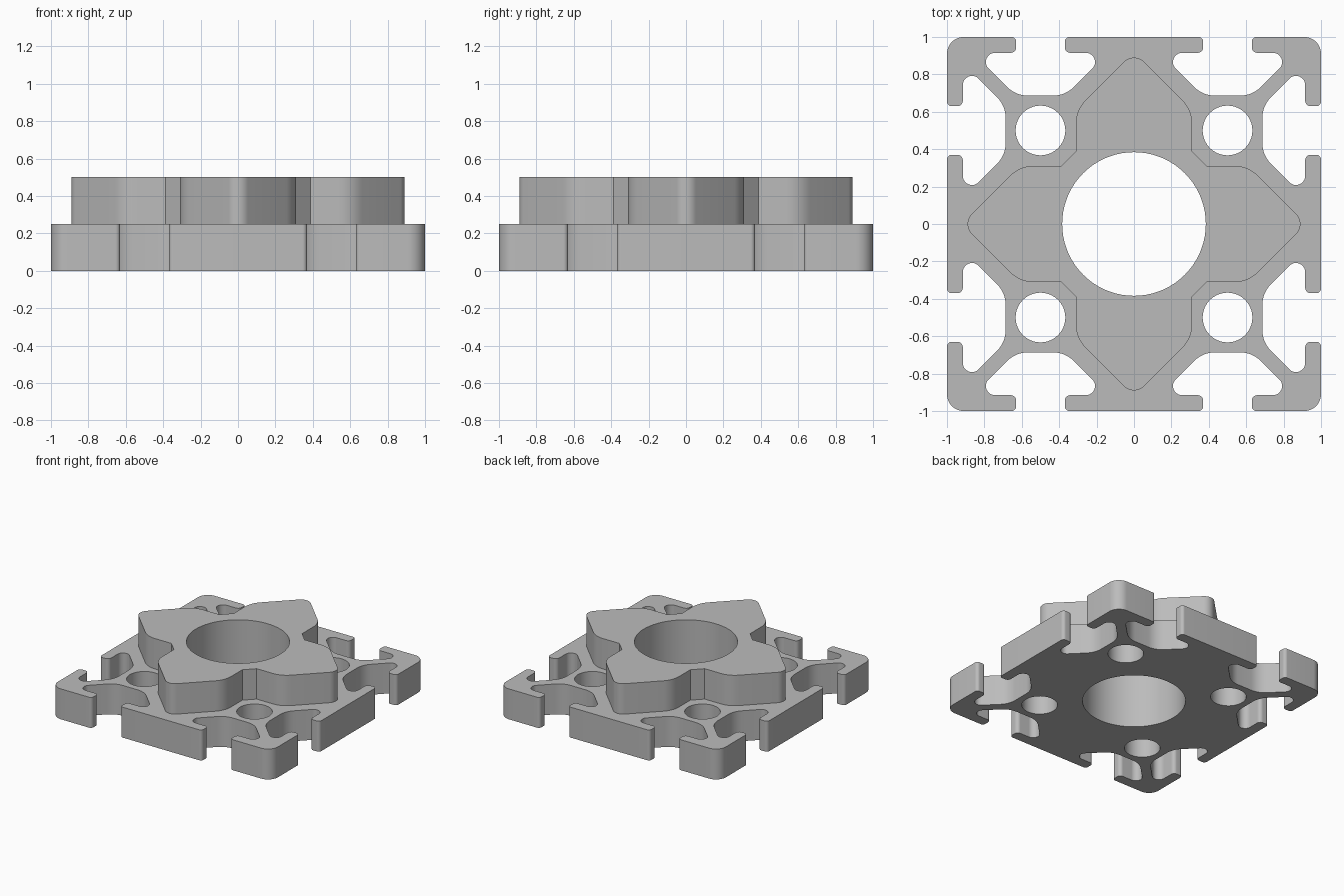
import bpy
import bmesh
from math import pi, cos, sin
from mathutils import Vector, Matrix

cube = bpy.data.objects.get("Cube")
if cube:
    bpy.data.objects.remove(cube, do_unlink=True)

# Material
metal = bpy.data.materials.new("plain grey")
metal.use_nodes = True
grey = (0.5, 0.5, 0.5, 1)
metal.diffuse_color = grey
bsdf = metal.node_tree.nodes["Principled BSDF"]
bsdf.inputs["Base Color"].default_value = grey
bsdf.inputs["Roughness"].default_value = 0.6


def four_fold(side):
    """Repeat one side's (x, y, fillet radius) corners clockwise round the centre."""
    out = []
    for k in range(4):
        turn = Matrix.Rotation(-k * pi / 2, 2)
        out += [(turn @ Vector((x, y)), r) for x, y, r in side]
    return out


def fillet(corners, step=pi / 28):
    """Replace each corner by an arc of its own radius."""
    pts = []
    for i, (p, r) in enumerate(corners):
        a = (corners[i - 1][0] - p).normalized()
        b = (corners[(i + 1) % len(corners)][0] - p).normalized()
        if r == 0:
            pts.append(p)
            continue
        half = a.angle(b) / 2
        centre = p + (a + b).normalized() * (r / sin(half))
        start = p + a * (r * cos(half) / sin(half)) - centre
        end = p + b * (r * cos(half) / sin(half)) - centre
        sweep = start.angle_signed(end)
        n = max(2, round(abs(sweep) / step))
        pts += [centre + Matrix.Rotation(-sweep * j / n, 2) @ start for j in range(n + 1)]
    return pts


def circle(x, y, r, n):
    return [Vector((x + r * cos(2 * pi * i / n), y + r * sin(2 * pi * i / n))) for i in range(n)]


def plate(name, loops, z0, z1):
    """Fill an outline with holes and extrude it from z0 to z1."""
    curve = bpy.data.curves.new(name + "_profile", "CURVE")
    curve.dimensions = "2D"
    curve.fill_mode = "BOTH"
    curve.extrude = (z1 - z0) / 2
    for loop in loops:
        spline = curve.splines.new("POLY")
        spline.points.add(len(loop) - 1)
        for point, p in zip(spline.points, loop):
            point.co = (p.x, p.y, 0, 1)
        spline.use_cyclic_u = True
    helper = bpy.data.objects.new(name + "_profile", curve)
    bpy.context.scene.collection.objects.link(helper)
    bpy.context.view_layer.update()
    mesh = bpy.data.meshes.new_from_object(helper.evaluated_get(bpy.context.evaluated_depsgraph_get()))
    bpy.data.objects.remove(helper, do_unlink=True)

    bm = bmesh.new()
    bm.from_mesh(mesh)
    bmesh.ops.translate(bm, verts=bm.verts, vec=(0, 0, (z0 + z1) / 2))
    bmesh.ops.remove_doubles(bm, verts=bm.verts, dist=0.0001)
    bmesh.ops.recalc_face_normals(bm, faces=bm.faces)
    bm.to_mesh(mesh)
    bm.free()
    mesh.materials.clear()
    mesh.materials.append(metal)
    mesh.name = name
    obj = bpy.data.objects.new(name, mesh)
    bpy.context.scene.collection.objects.link(obj)
    bpy.ops.object.select_all(action="DESELECT")
    obj.select_set(True)
    bpy.context.view_layer.objects.active = obj
    bpy.ops.object.shade_smooth_by_angle(angle=pi / 6)
    return obj


# Slot half: lip, undercut pocket and sloping floor, measured from the slot middle
half_slot = [(-0.13, 1, 0.025), (-0.13, 0.915, 0.03), (-0.361, 0.915, 0.049), (-0.132, 0.686, 0.16)]
slot = half_slot + [(-x, y, r) for x, y, r in reversed(half_slot)]

# One side of the base: rounded corner and two slots
base_side = [(-1, 1, 0.09)]
for middle in (-0.5, 0.5):
    base_side += [(x + middle, y, r) for x, y, r in slot]

bore = circle(0, 0, 0.384, 72)
corner_holes = [circle(x, y, 0.133, 40) for x in (-0.5, 0.5) for y in (-0.5, 0.5)]
plate("slotted_base", [fillet(four_fold(base_side)), bore] + corner_holes, 0, 0.25)

# Raised cross: one pointed arm with a chamfer between neighbouring arms
arm = [(-0.311, 0.388, 0), (-0.311, 0.61, 0.18), (0, 0.921, 0.075),
       (0.311, 0.61, 0.18), (0.311, 0.388, 0)]
plate("raised_cross", [fillet(four_fold(arm)), bore], 0.25, 0.5)
